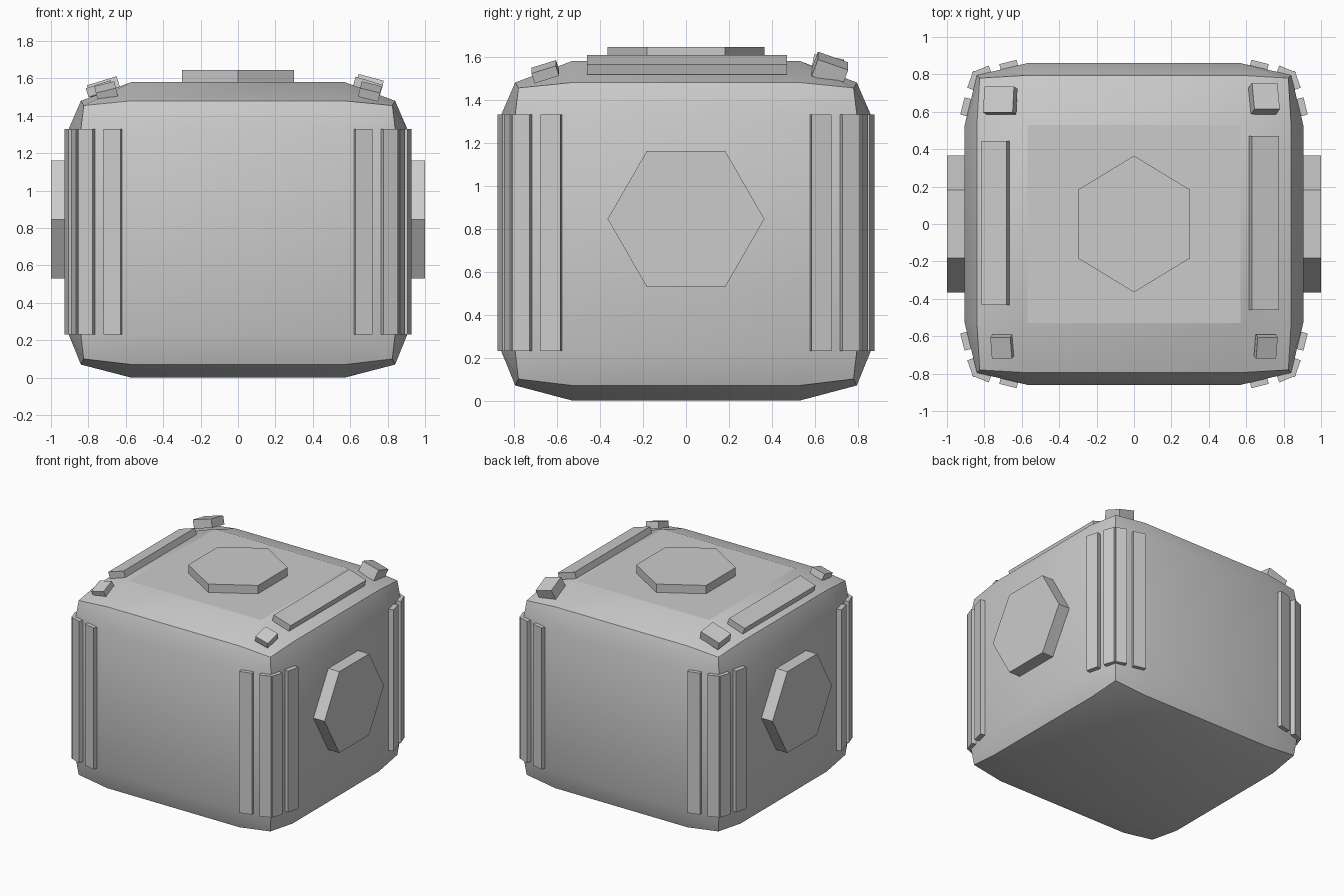
import bpy, bmesh
from math import radians, pi

if "Cube" in bpy.data.objects:
    bpy.data.objects.remove(bpy.data.objects["Cube"])


def add_object(name, bm):
    bmesh.ops.recalc_face_normals(bm, faces=bm.faces)
    mesh = bpy.data.meshes.new(name)
    bm.to_mesh(mesh)
    bm.free()
    obj = bpy.data.objects.new(name, mesh)
    bpy.context.collection.objects.link(obj)
    return obj


def box(name, loc, size, rot=(0, 0, 0)):
    bm = bmesh.new()
    bmesh.ops.create_cube(bm, size=1)
    bmesh.ops.scale(bm, vec=size, verts=bm.verts)
    obj = add_object(name, bm)
    obj.location = loc
    obj.rotation_euler = [radians(a) for a in rot]
    return obj


def hexagon(name, loc, radius, depth, rot):
    bm = bmesh.new()
    bmesh.ops.create_cone(bm, cap_ends=True, segments=6,
                          radius1=radius, radius2=radius, depth=depth)
    # put one point of the hexagon on the y axis
    top = max(bm.verts, key=lambda v: v.co.y)
    if top.co.y < radius * 0.99:
        for v in bm.verts:
            v.co.x, v.co.y = -v.co.y, v.co.x
    obj = add_object(name, bm)
    obj.location = loc
    obj.rotation_euler = rot
    return obj


# Crate body: 3x3 grid cube, positions chosen by face / edge / corner role
# values: inner line, face plane, edge line, corner point
X = (0.57, 0.905, 0.84, 0.825)
Y = (0.53, 0.86, 0.795, 0.78)
Z_TOP = (1.33, 1.58, 1.48, 1.455)
Z_BOTTOM = (0.23, 0.0, 0.07, 0.10)
bm = bmesh.new()
bmesh.ops.create_cube(bm, size=2)
bmesh.ops.subdivide_edges(bm, edges=bm.edges[:], cuts=2, use_grid_fill=True)
for v in bm.verts:
    outer = [abs(c) > 0.6 for c in v.co]
    n = sum(outer)
    x, y, z = [n if o else 0 for o in outer]
    sx, sy = (1 if v.co.x > 0 else -1), (1 if v.co.y > 0 else -1)
    v.co = (sx * X[x], sy * Y[y], (Z_TOP if v.co.z > 0 else Z_BOTTOM)[z])
body = add_object("crate_body", bm)
bpy.context.view_layer.objects.active = body
body.select_set(True)
bpy.ops.object.shade_smooth_by_angle(angle=radians(18))

# Vertical corner strips: two on each side of every upright corner
STRIPS = [(0.668, 0.842, 14), (0.812, 0.806, 22), (0.852, 0.765, 70), (0.893, 0.625, 76)]
for sx in (-1, 1):
    for sy in (-1, 1):
        for x, y, angle in STRIPS:
            box("corner_strip", (sx * x, sy * y, 0.78), (0.095, 0.05, 1.10),
                (0, 0, -sx * sy * angle))

# Hexagonal plates on the top and both sides
hexagon("top_plate", (0, 0, 1.60), 0.365, 0.09, (0, 0, 0)).scale.x = 0.95
for s in (-1, 1):
    hexagon("side_plate", (s * 0.94, 0, 0.845), 0.365, 0.12, (0, pi / 2, 0))

# Long bars on the sloping top edges
box("top_bar", (0.695, 0.005, 1.563), (0.152, 0.93, 0.05), (0, 17, 0))
box("top_bar", (-0.74, 0.005, 1.545), (0.14, 0.875, 0.05), (0, -18, 0))

# Small pads at the top corners
for s in (-1, 1):
    box("front_pad", (s * 0.705, -0.655, 1.53), (0.11, 0.12, 0.05), (18, s * 14, 0))
box("back_right_pad", (0.695, 0.67, 1.542), (0.14, 0.15, 0.085), (-20, 15, 0))
box("back_left_pad", (-0.715, 0.66, 1.545), (0.165, 0.14, 0.065), (-10, -17, 0))
